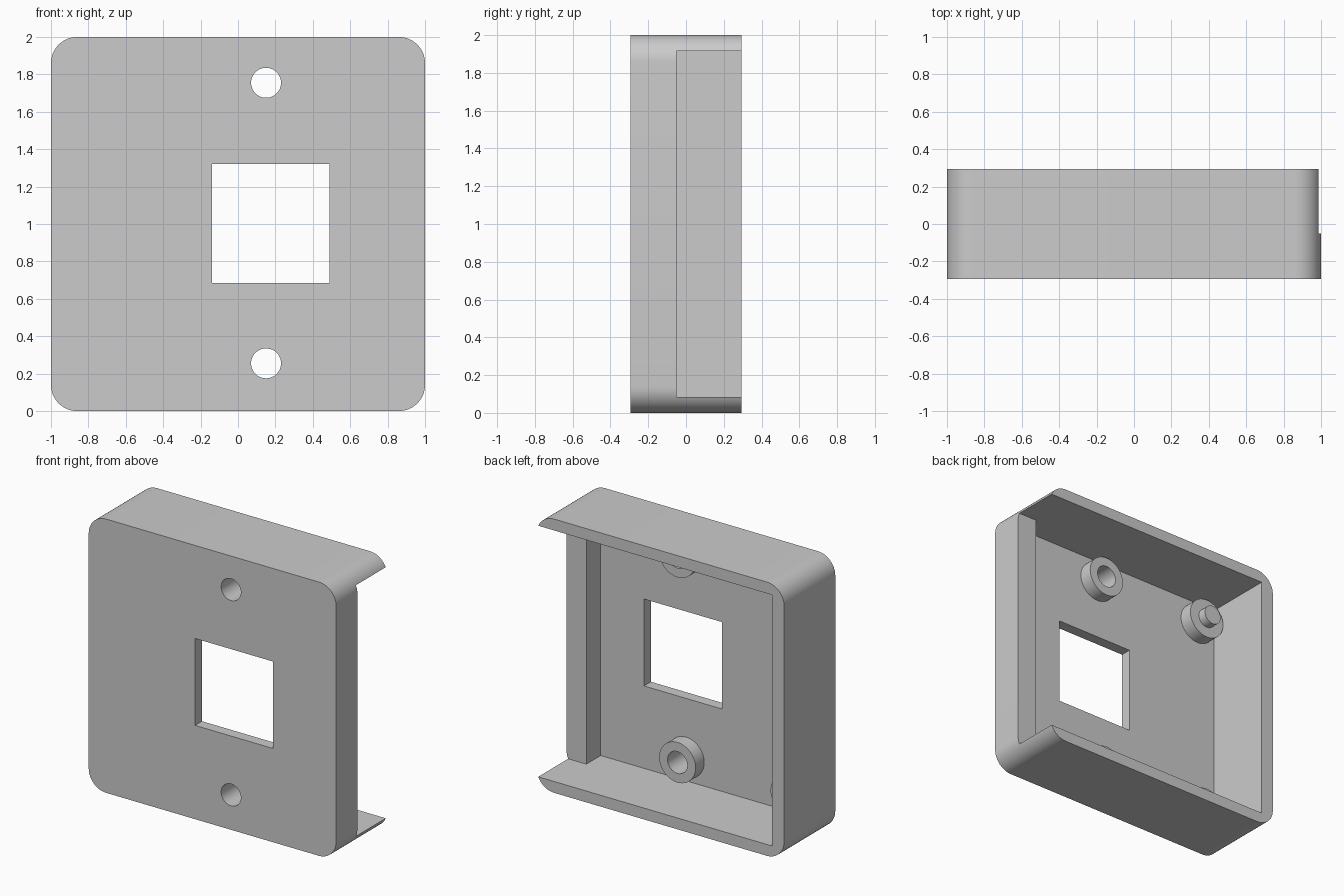
import bpy, bmesh, math
from mathutils import Matrix, Vector

if "Cube" in bpy.data.objects:
    bpy.data.objects.remove(bpy.data.objects["Cube"], do_unlink=True)

grey = bpy.data.materials.new("light_grey")
grey.use_nodes = True
grey.diffuse_color = (0.6, 0.6, 0.6, 1)
grey.node_tree.nodes["Principled BSDF"].inputs["Base Color"].default_value = (0.6, 0.6, 0.6, 1)

# Main dimensions
FRONT, BACK = -0.295, 0.295
FLOOR = -0.215            # inner face of the front plate
LOW_WALL = -0.05          # rim of the low side wall
RADIUS, WALL = 0.14, 0.083
HOLE_X, PEG_X = 0.15, -0.75
HEIGHTS = (0.255, 1.755)


def finish(name, bm):
    bmesh.ops.recalc_face_normals(bm, faces=bm.faces)
    mesh = bpy.data.meshes.new(name)
    bm.to_mesh(mesh)
    bm.free()
    mesh.materials.append(grey)
    obj = bpy.data.objects.new(name, mesh)
    bpy.context.collection.objects.link(obj)
    return obj


def prism(name, points, direction):
    """Extrude a closed 3D outline along a direction."""
    bm = bmesh.new()
    face = bm.faces.new([bm.verts.new(p) for p in points])
    out = bmesh.ops.extrude_face_region(bm, geom=[face], use_keep_orig=True)
    verts = [g for g in out["geom"] if isinstance(g, bmesh.types.BMVert)]
    bmesh.ops.translate(bm, verts=verts, vec=Vector(direction))
    return finish(name, bm)


def rod(name, x, z, radius, y0, y1):
    """Cylinder running front to back."""
    bm = bmesh.new()
    place = Matrix.Translation((x, (y0 + y1) / 2, z)) @ Matrix.Rotation(math.pi / 2, 4, "X")
    bmesh.ops.create_cone(bm, cap_ends=True, segments=48, radius1=radius,
                          radius2=radius, depth=y1 - y0, matrix=place)
    return finish(name, bm)


def cut(obj, cutter):
    mod = obj.modifiers.new("cut", "BOOLEAN")
    mod.operation, mod.solver, mod.object = "DIFFERENCE", "EXACT", cutter
    bpy.context.view_layer.objects.active = obj
    bpy.ops.object.modifier_apply(modifier=mod.name)
    bpy.data.objects.remove(cutter, do_unlink=True)


def smooth(obj):
    bpy.ops.object.select_all(action="DESELECT")
    obj.select_set(True)
    bpy.context.view_layer.objects.active = obj
    bpy.ops.object.shade_smooth_by_angle(angle=math.radians(30))


# Rounded square block
outline = []
for i, (sx, sz) in enumerate([(1, 1), (-1, 1), (-1, -1), (1, -1)]):
    for k in range(13):
        a = math.radians(90 * i + 7.5 * k)
        outline.append((sx * (1 - RADIUS) + RADIUS * math.cos(a), FRONT,
                        1 + sz * (1 - RADIUS) + RADIUS * math.sin(a)))
case = prism("case", outline, (0, BACK - FRONT, 0))

# Hollow, stepping out through the open side above the low wall
step = [(-0.9, FLOOR), (0.84, FLOOR), (0.84, LOW_WALL), (1.1, LOW_WALL), (1.1, 0.4), (-0.9, 0.4)]
cut(case, prism("hollow", [(x, y, WALL) for x, y in step], (0, 0, 2 - 2 * WALL)))

# Square window
window = [(-0.14, 0.685), (0.49, 0.685), (0.49, 1.32), (-0.14, 1.32)]
cut(case, prism("window", [(x, -0.4, z) for x, z in window], (0, 0.3, 0)))

# Screw holes with ring bosses, and bosses with pegs
for z, place in zip(HEIGHTS, ("lower", "upper")):
    cut(case, rod("hole", HOLE_X, z, 0.08, -0.4, 0))
    ring = rod(place + "_screw_boss", HOLE_X, z, 0.147, FLOOR - 0.01, FLOOR + 0.1)
    cut(ring, rod("hole", HOLE_X, z, 0.08, -0.4, 0))
    smooth(ring)
    smooth(rod(place + "_peg_boss", PEG_X, z, 0.147, FLOOR - 0.01, FLOOR + 0.1))
    smooth(rod(place + "_peg", PEG_X, z, 0.07, FLOOR, FLOOR + 0.165))

smooth(case)
